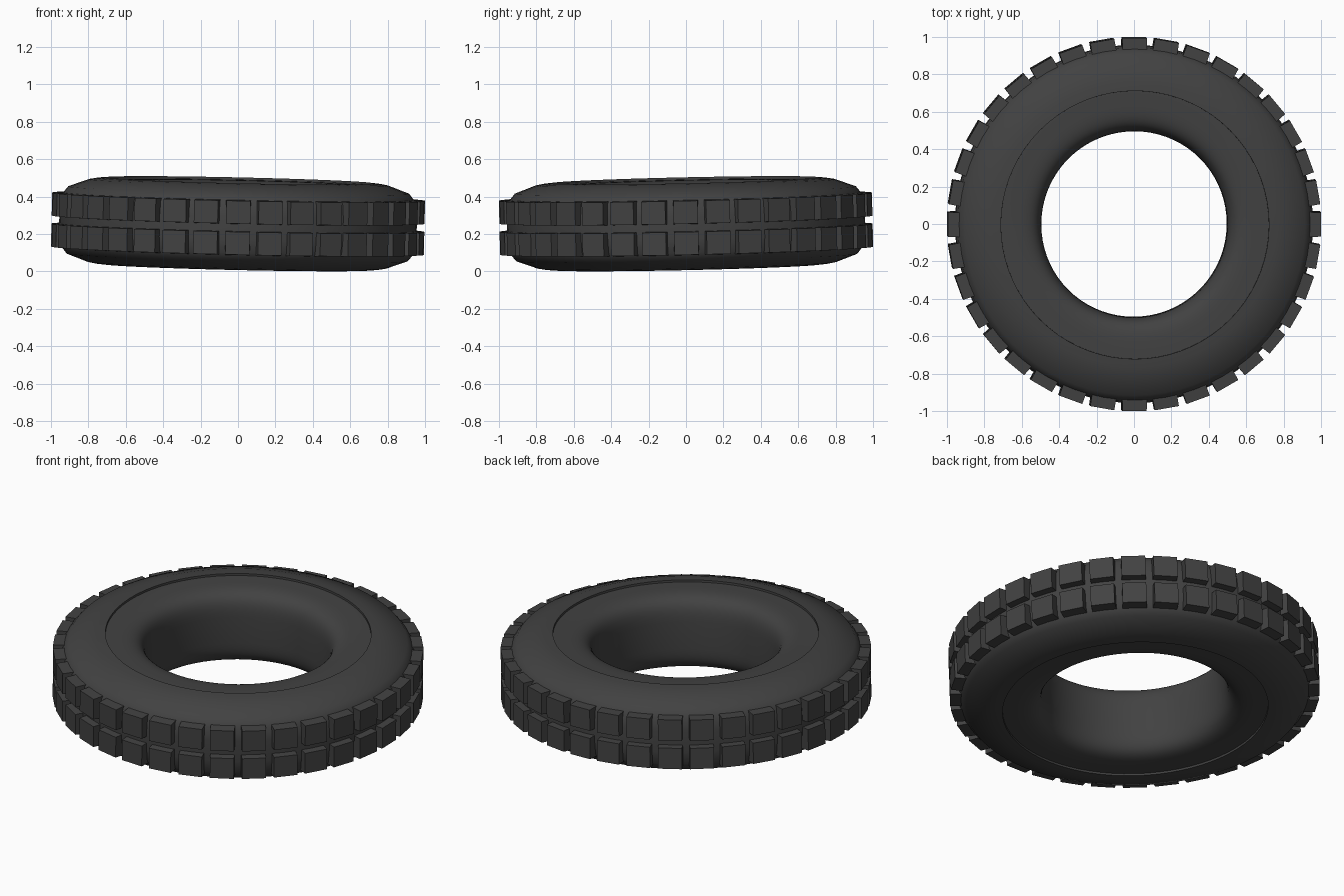
import bpy, bmesh, math
from mathutils import Matrix, Vector

if "Cube" in bpy.data.objects:
    bpy.data.objects.remove(bpy.data.objects["Cube"])

rubber = bpy.data.materials.new("dark rubber")
rubber.diffuse_color = (0.054, 0.054, 0.054, 1)
rubber.use_nodes = True
rubber.node_tree.nodes["Principled BSDF"].inputs["Base Color"].default_value = rubber.diffuse_color

# The tyre lies with a slight lean
up = Vector((0.0225, -0.022, 1)).normalized()
LEAN = Matrix.Translation((0, 0, 0.255)) @ Vector((0, 0, 1)).rotation_difference(up).to_matrix().to_4x4()


def finish(bm, name, angle):
    bmesh.ops.recalc_face_normals(bm, faces=bm.faces)
    bm.transform(LEAN)
    mesh = bpy.data.meshes.new(name)
    bm.to_mesh(mesh)
    bm.free()
    mesh.materials.append(rubber)
    ob = bpy.data.objects.new(name, mesh)
    bpy.context.collection.objects.link(ob)
    bpy.ops.object.select_all(action='DESELECT')
    ob.select_set(True)
    bpy.context.view_layer.objects.active = ob
    if angle:
        bpy.ops.object.shade_smooth_by_angle(angle=math.radians(angle))
    return ob


# Tyre body: rounded-square inner half, broad shoulder, small step between them
upper = [(0.956, 0.06), (0.948, 0.135), (0.912, 0.180),
         (0.80, 0.221), (0.76, 0.228), (0.717, 0.232), (0.7165, 0.220)]
for i in range(1, 14):
    a = math.pi / 2 * i / 14
    upper.append((0.7165 - 0.2195 * math.sin(a) ** 0.47, 0.220 * math.cos(a) ** 0.47))
profile = upper + [(0.497, 0)] + [(r, -z) for r, z in reversed(upper)]

SEG = 72
bm = bmesh.new()
rings = []
for s in range(SEG):
    a = 2 * math.pi * s / SEG
    rings.append([bm.verts.new((r * math.cos(a), r * math.sin(a), z)) for r, z in profile])
n = len(profile)
for s in range(SEG):
    p, q = rings[s], rings[(s + 1) % SEG]
    for i in range(n):
        j = (i + 1) % n
        bm.faces.new((p[i], q[i], q[j], p[j]))
finish(bm, "tyre_body", 40)

# Tread: two rows of 36 slightly tapered blocks
bm = bmesh.new()
for k in range(36):
    turn = Matrix.Rotation(2 * math.pi * k / 36, 4, 'Z')
    for side in (1, -1):
        block = bmesh.ops.create_cube(bm, size=1)["verts"]
        for v in block:
            outer = v.co.x > 0
            w, h = (0.130, 0.122) if outer else (0.132, 0.128)
            v.co = turn @ Vector((0.997 if outer else 0.935, v.co.y * w,
                                  side * 0.083 + v.co.z * h))
finish(bm, "tread_blocks", 0)
